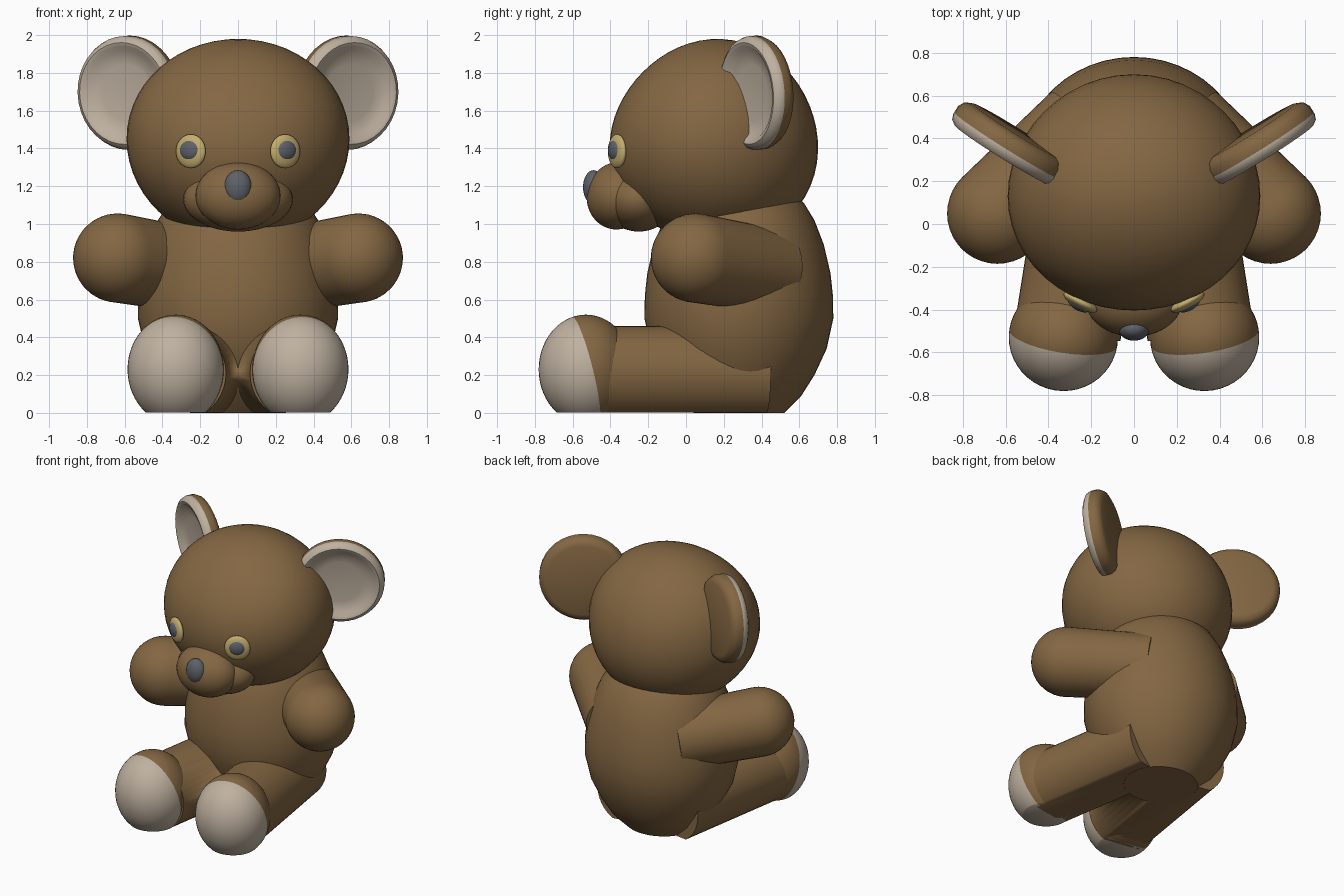
import bpy, bmesh, math
from mathutils import Vector, Matrix

if "Cube" in bpy.data.objects:
    bpy.data.objects.remove(bpy.data.objects["Cube"])


def material(name, color):
    m = bpy.data.materials.new(name)
    m.diffuse_color = (*color, 1)
    m.use_nodes = True
    m.node_tree.nodes["Principled BSDF"].inputs["Base Color"].default_value = m.diffuse_color
    return m


BROWN = material("brown_plush", (0.23, 0.135, 0.055))
TAN = material("tan_plush", (0.52, 0.44, 0.35))
DARK = material("dark_plastic", (0.11, 0.12, 0.14))
YELLOW = material("yellow_iris", (0.55, 0.42, 0.16))


def aim(origin, direction):
    """Matrix placing local Z along a direction."""
    q = Vector(direction).to_track_quat('Z', 'Y')
    return Matrix.Translation(origin) @ q.to_matrix().to_4x4()


def ball(center, radii, rot=None, seg=40, rings=24):
    bm = bmesh.new()
    m = Matrix.Translation(center) @ (rot or Matrix()) @ Matrix.Diagonal((*radii, 1))
    bmesh.ops.create_uvsphere(bm, u_segments=seg, v_segments=rings, radius=1, matrix=m)
    return bm


def lathe(profile, matrix, seg=40):
    """Revolve (radius, height) points about local Z."""
    bm = bmesh.new()
    vs = [bm.verts.new((r, 0, h)) for r, h in profile]
    edges = [bm.edges.new(p) for p in zip(vs, vs[1:])]
    bmesh.ops.spin(bm, geom=vs + edges, axis=(0, 0, 1), cent=(0, 0, 0),
                   angle=math.tau, steps=seg, use_merge=False)
    bmesh.ops.remove_doubles(bm, verts=bm.verts, dist=1e-4)
    bmesh.ops.recalc_face_normals(bm, faces=bm.faces)
    bm.transform(matrix)
    return bm


def flatten_base(bm):
    """Cut at the ground and close the cut."""
    geom = bm.verts[:] + bm.edges[:] + bm.faces[:]
    cut = bmesh.ops.bisect_plane(bm, geom=geom, plane_co=(0, 0, 0.001),
                                 plane_no=(0, 0, 1), clear_inner=True)
    rim = [e for e in cut["geom_cut"] if isinstance(e, bmesh.types.BMEdge)]
    bmesh.ops.holes_fill(bm, edges=rim, sides=0)


def paint_side(bm, point, normal):
    """Split along a plane; faces on the normal side get material slot 1."""
    normal = Vector(normal)
    geom = bm.verts[:] + bm.edges[:] + bm.faces[:]
    bmesh.ops.bisect_plane(bm, geom=geom, plane_co=point, plane_no=normal)
    for f in bm.faces:
        f.material_index = int((f.calc_center_median() - Vector(point)).dot(normal) > 0)


def finish(name, bm, *mats, pair=False):
    bmesh.ops.recalc_face_normals(bm, faces=bm.faces)
    me = bpy.data.meshes.new(name)
    bm.to_mesh(me)
    bm.free()
    ob = bpy.data.objects.new(name, me)
    bpy.context.collection.objects.link(ob)
    for m in mats:
        me.materials.append(m)
    if pair:
        mod = ob.modifiers.new("Mirror", 'MIRROR')
        mod.use_bisect_axis[0] = True
    bpy.ops.object.select_all(action='DESELECT')
    ob.select_set(True)
    bpy.context.view_layer.objects.active = ob
    bpy.ops.object.shade_smooth_by_angle(angle=math.radians(40))


# Body: egg with a flat seat
egg = [(0, 0), (.24, 0), (.33, .09), (.40, .2), (.465, .34), (.5, .5), (.498, .62), (.485, .74),
       (.45, .89), (.40, 1.02), (.345, 1.11), (.2, 1.25), (0, 1.3)]
finish("body", lathe(egg, Matrix.Translation((0, .28, 0)) @ Matrix.Diagonal((1.06, 1, 1, 1)), 48), BROWN)

# Head: ball fuller at the lower back, flatter at the forehead
head = ball((0, 0, 0), (1, 1, 1), seg=48, rings=28)
for v in head.verts:
    d = v.co.dot(Vector((0, .75, -.66)))
    k = 1 + .075 * d ** 3
    v.co = Vector((v.co.x * .59 * k, .13 + v.co.y * .55 * k, 1.45 + v.co.z * .54 * k))
finish("head", head, BROWN)

# Muzzle and nose
finish("cheeks", ball((0, -.25, 1.13), (.29, .19, .17)), BROWN)
finish("snout", ball((0, -.36, 1.15), (.225, .165, .18), Matrix.Rotation(math.radians(-15), 4, 'X')), BROWN)
finish("nose", ball((0, -.49, 1.195), (.073, .055, .09), seg=32, rings=16), DARK)

# Eyes, turned outwards
turn = Matrix.Rotation(math.radians(28), 4, 'Z')
finish("eye", ball((.25, -.365, 1.385), (.088, .03, .09), turn, 32, 16), YELLOW, pair=True)
finish("pupil", ball((.255, -.375, 1.39), (.058, .03, .055), turn, 32, 16), DARK, pair=True)

# Ears: thick dished discs with a tan front
ear_dir = Vector((.53, -.85, -.06)).normalized()
ear_pos = Vector((.575, .375, 1.695))
disc = [(0, -.065), (.25, -.065), (.285, -.05), (.302, -.02), (.302, .025), (.292, .05),
        (.27, .065), (.25, .06), (.225, .035), (.15, .025), (0, .02)]
ear = lathe(disc, aim(ear_pos, ear_dir), 36)
paint_side(ear, ear_pos + ear_dir * .015, ear_dir)
finish("ear", ear, BROWN, TAN, pair=True)

# Arms: round-ended tubes reaching forwards and out
R = .236
arm = [(0, 0), (R * .95, 0)] + [(R * math.cos(a * math.pi / 20), .58 + R * math.sin(a * math.pi / 20))
                                for a in range(11)]
arm_dir = Vector((.70, -.70, .12)).normalized()
finish("arm", lathe(arm, aim(Vector((.637, .05, .82)) - arm_dir * .58, arm_dir)), BROWN, pair=True)

# Legs: tubes with flattened undersides
yaw = math.radians(9)
leg_dir = Vector((math.sin(yaw), -math.cos(yaw), 0))
leg = lathe([(0, 0), (.25, 0), (.25, .93), (0, .93)], aim((.165, .41, .21), leg_dir))
flatten_base(leg)
finish("leg", leg, BROWN, pair=True)

# Feet: large balls with tan soles
foot = ball((.33, -.53, .23), (.255, .25, .29), Matrix.Rotation(yaw, 4, 'Z'), 44, 28)
flatten_base(foot)
paint_side(foot, (.33, -.535, .24), (.15, -.95, -.24))
finish("foot", foot, BROWN, TAN, pair=True)
